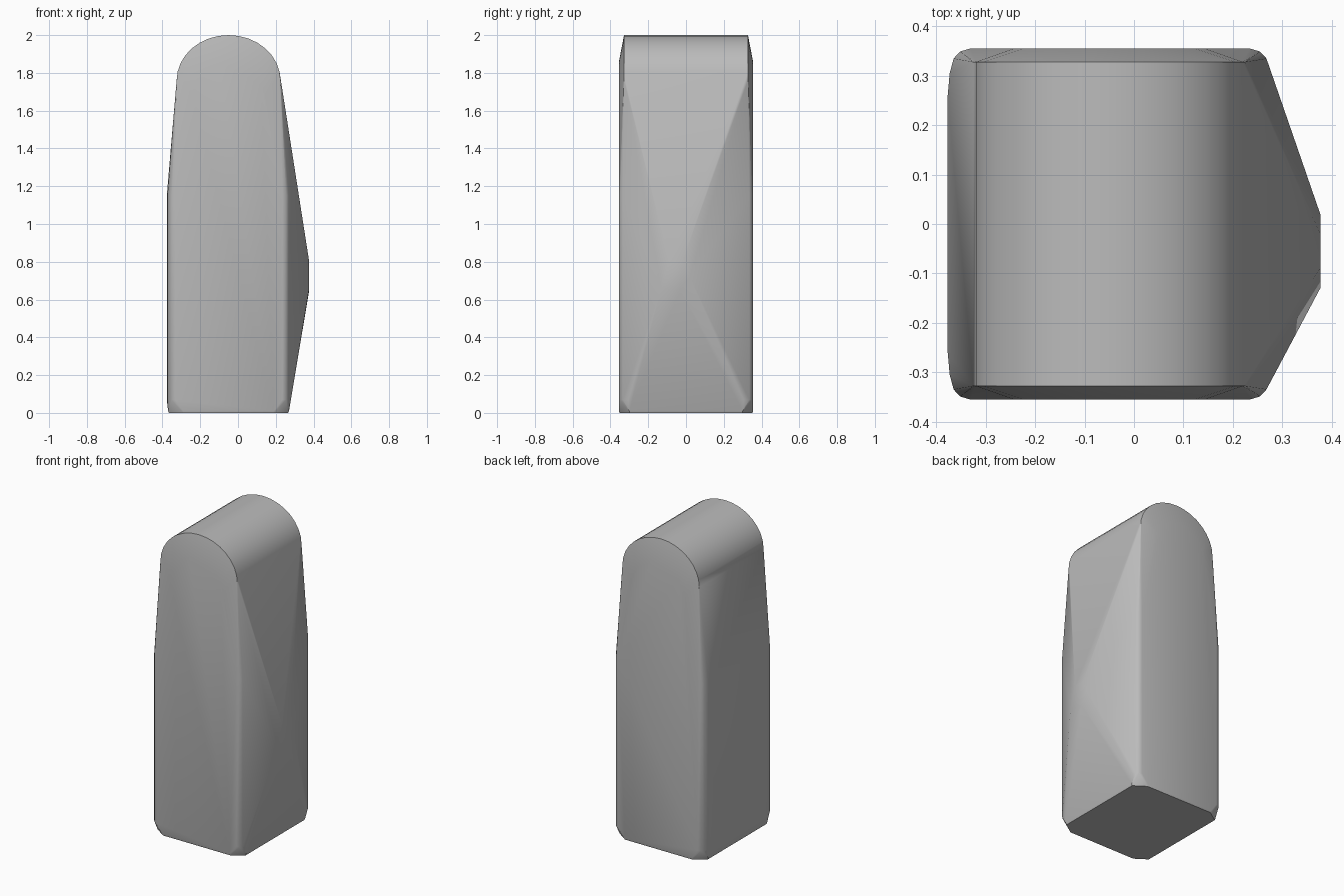
import bpy, bmesh, math

cube = bpy.data.objects.get("Cube")
if cube:
    bpy.data.objects.remove(cube, do_unlink=True)

mat = bpy.data.materials.new("plain grey")
mat.use_nodes = True
GREY = (0.5, 0.5, 0.5, 1)
mat.diffuse_color = GREY
mat.node_tree.nodes["Principled BSDF"].inputs["Base Color"].default_value = GREY

CX = -0.05  # centre line of the arch


def arch(half, height, spring, steps):
    """Half-ellipse of (x, z) points over the centre line."""
    return [(CX + half * math.cos(math.pi * i / steps),
             spring + (height - spring) * math.sin(math.pi * i / steps))
            for i in range(steps + 1)]


points = []

# Rounded top, a full arch along the depth
for x, z in arch(0.275, 2.0, 1.76, 16):
    points += [(x, s * 0.328, z) for s in (-1, 1)]

# Flat front and back panels with a lower, narrower arch
for x, z in arch(0.2, 1.86, 1.62, 12):
    points += [(x, s * 0.355, z) for s in (-1, 1)]

# Rounded upright edges
for s in (-1, 1):
    for inset, y in ((0, 0.26), (0.004, 0.305), (0.012, 0.335), (0.025, 0.349), (0.045, 0.355)):
        for z in (0.07, 1.15):
            points += [(-0.377 + inset, s * y, z), (0.28 - inset, s * y, z)]

# Base with clipped corners
for s in (-1, 1):
    for x, y, z in ((-0.37, 0.3, 0.01), (-0.365, 0.3, 0), (-0.29, 0.352, 0),
                    (0.27, 0.3, 0.01), (0.265, 0.3, 0), (0.19, 0.352, 0),
                    (-0.29, 0.355, 0.01), (0.19, 0.355, 0.01)):
        points.append((x, s * y, z))

# Faceted bulge on the left side
points += [(0.377, -0.13, 0.66), (0.377, -0.03, 0.65), (0.377, 0.02, 0.72),
           (0.377, -0.02, 0.8), (0.377, -0.09, 0.8)]

# Wrap the points in one skin
bm = bmesh.new()
for p in points:
    bm.verts.new(p)
hull = bmesh.ops.convex_hull(bm, input=bm.verts)
loose = {v for v in hull["geom_interior"] + hull["geom_unused"]
         if isinstance(v, bmesh.types.BMVert) and not v.link_faces}
bmesh.ops.delete(bm, geom=list(loose), context="VERTS")
bmesh.ops.dissolve_limit(bm, angle_limit=math.radians(1), verts=bm.verts, edges=bm.edges)
bmesh.ops.recalc_face_normals(bm, faces=bm.faces)

mesh = bpy.data.meshes.new("rounded_block")
bm.to_mesh(mesh)
bm.free()
mesh.materials.append(mat)
block = bpy.data.objects.new("rounded_block", mesh)
bpy.context.collection.objects.link(block)
bpy.context.view_layer.objects.active = block
block.select_set(True)
bpy.ops.object.shade_smooth_by_angle(angle=math.radians(30))
